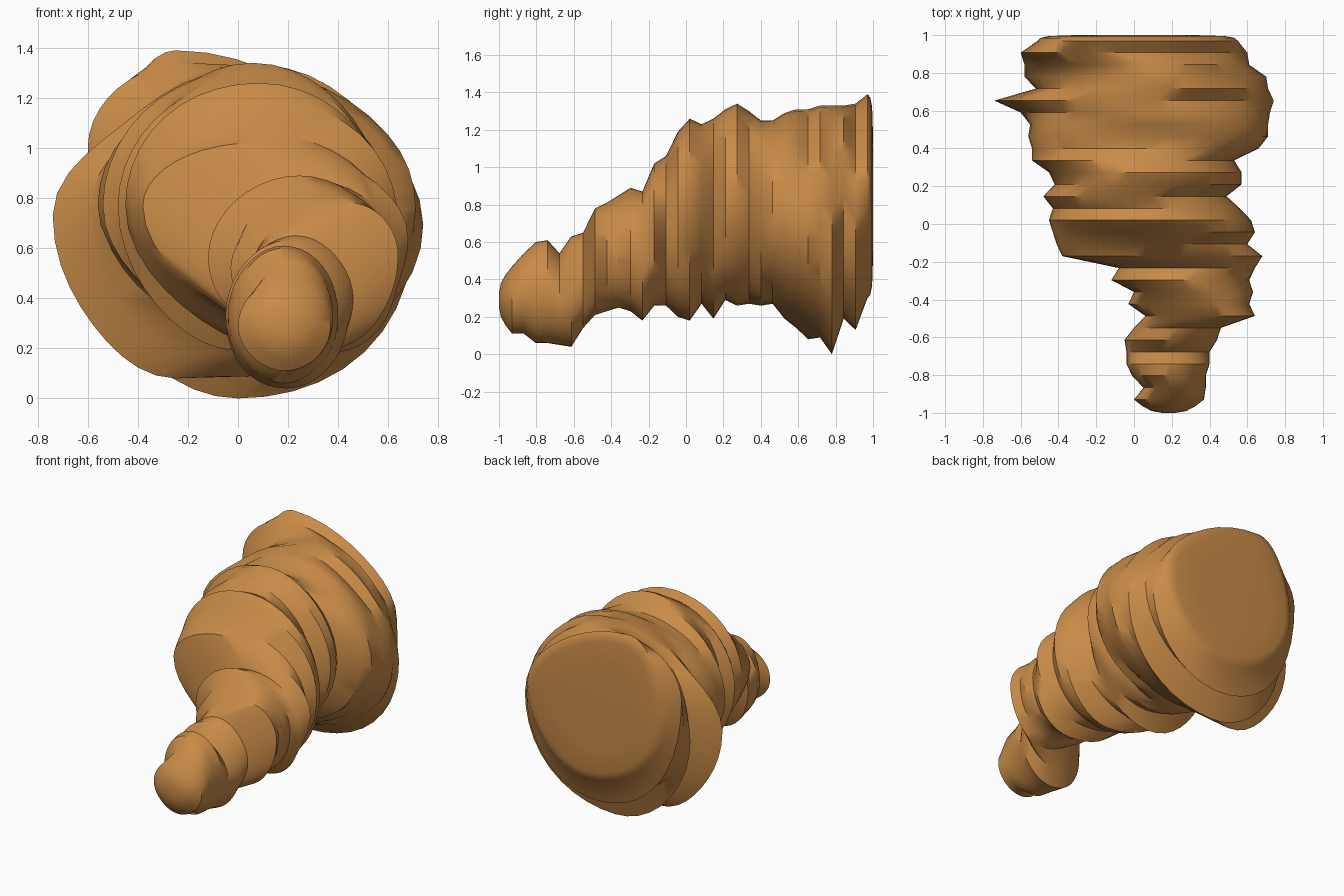
import bpy
import bmesh
import math
import random

default_cube = bpy.data.objects.get("Cube")
if default_cube:
    bpy.data.objects.remove(default_cube, do_unlink=True)

random.seed(4)
SIDES = 40
BACK, FRONT = 0.97, -0.93

# Edge profiles in hundredths, evenly spaced from the back to the front
left_edge = [-51, -60, -58, -58, -52, -74, -60, -55, -56, -54, -54, -45, -42, -48, -43, -45,
             -43, -41, -38, -8, -12, 0, -3, 6, 0, -5, -4, -4, -1, 5, 0]
right_edge = [55, 60, 61, 70, 71, 74, 72, 71, 71, 66, 53, 57, 57, 49, 56, 62,
              64, 60, 68, 64, 61, 63, 61, 64, 46, 44, 40, 40, 38, 38, 37]
top_edge = [139, 134, 133, 133, 133, 131, 131, 129, 125, 125, 130, 134, 131, 126, 123, 126,
            119, 106, 102, 87, 89, 85, 81, 78, 65, 63, 54, 61, 60, 54, 47]
bottom_edge = [30, 13, 19, 0, 9, 8, 14, 19, 27, 26, 27, 26, 29, 19, 27, 18,
               20, 26, 26, 18, 23, 25, 23, 21, 14, 4, 5, 6, 6, 11, 11]

# Lopsided rings: where the crest, the keel and the two side bulges sit,
# and how far each quarter is flattened
leaning = {ring: dict(left_bulge=77, lower_left=0.06) for ring in range(7, 15)}
leaning.update({ring: dict(left_bulge=77, lower_left=0.03, keel=25) for ring in range(15, 19)})
leaning.update({ring: dict(keel=36) for ring in range(19, 22)})
leaning.update({
    0: dict(crest=-25, keel=10, left_bulge=85, upper_right=0.03),
    1: dict(crest=-20, keel=5, left_bulge=100, upper_right=0.03),
    2: dict(upper_right=0.04),
    3: dict(keel=0, upper_right=0.06),
    4: dict(upper_right=0.06),
    5: dict(keel=-25, left_bulge=73, upper_left=0.12, lower_left=0.06, upper_right=0.06),
    6: dict(keel=-10, upper_left=0.05, lower_left=0.05, upper_right=0.05),
    17: dict(left_bulge=77, crest=6, keel=25, lower_left=0.03),
    18: dict(left_bulge=77, crest=6, keel=28, lower_left=0.03),
    22: dict(crest=40, keel=38, right_bulge=57),
    23: dict(crest=45, keel=40, right_bulge=57),
})


def make_ring(index):
    """Rounded cross-section through the four edge profiles, as (x, z) points."""
    left, right = left_edge[index], right_edge[index]
    top, bottom = top_edge[index], bottom_edge[index]
    lean = leaning.get(index, {})
    middle_x, middle_z = (left + right) / 2, (top + bottom) / 2
    crest = lean.get("crest", middle_x)
    keel = lean.get("keel", middle_x)
    left_bulge = lean.get("left_bulge", middle_z)
    right_bulge = lean.get("right_bulge", middle_z)
    # Each quarter swells or sinks a little, which makes the uneven ledges
    quarters = ("upper_right", "upper_left", "lower_left", "lower_right")
    swell = [random.uniform(-0.03, 0.025) - lean.get(name, 0) for name in quarters]
    points = []
    for step in range(SIDES):
        angle = math.tau * step / SIDES
        across, upward = math.cos(angle), math.sin(angle)
        quarter = step * 4 // SIDES
        grow = 1 + swell[quarter] * math.sin(2 * angle) ** 2
        base_x = crest if upward > 0 else keel
        base_z = left_bulge if across < 0 else right_bulge
        reach_x = (right if across > 0 else left) - base_x
        reach_z = (top if upward > 0 else bottom) - base_z
        x = base_x + reach_x * abs(across) * grow
        z = base_z + reach_z * abs(upward) * grow
        points.append((x / 100, z / 100))
    return points


def shrink(points, factor):
    """Scale a cross-section about its own centre."""
    centre_x = sum(x for x, z in points) / len(points)
    centre_z = sum(z for x, z in points) / len(points)
    return [(centre_x + (x - centre_x) * factor, centre_z + (z - centre_z) * factor)
            for x, z in points]


def loft(name, sections, material):
    """Skin a list of (y, points) sections and close both ends."""
    mesh = bpy.data.meshes.new(name)
    bm = bmesh.new()
    loops = [[bm.verts.new((x, y, z)) for x, z in points] for y, points in sections]
    for first, second in zip(loops, loops[1:]):
        for i in range(SIDES):
            j = (i + 1) % SIDES
            bm.faces.new((first[i], first[j], second[j], second[i]))
    bm.faces.new(loops[0])
    bm.faces.new(loops[-1])
    bmesh.ops.recalc_face_normals(bm, faces=bm.faces)
    bm.to_mesh(mesh)
    bm.free()
    mesh.materials.append(material)
    obj = bpy.data.objects.new(name, mesh)
    bpy.context.collection.objects.link(obj)
    return obj


# Single warm clay colour
clay = bpy.data.materials.new("warm_clay")
clay.use_nodes = True
clay_colour = (0.58, 0.26, 0.065, 1)
clay.diffuse_color = clay_colour
clay.node_tree.nodes["Principled BSDF"].inputs["Base Color"].default_value = clay_colour

# Ridged body, with a gently domed back and a blunt rounded tip
count = len(left_edge)
rings = [make_ring(index) for index in range(count)]
body = [(BACK + (FRONT - BACK) * i / (count - 1), ring) for i, ring in enumerate(rings)]
back_cap = [(1.0, shrink(rings[0], 0.6)), (0.995, shrink(rings[0], 0.88)),
            (0.985, shrink(rings[0], 0.97))]
tip = [(-0.965, shrink(rings[-1], 0.75)), (-0.99, shrink(rings[-1], 0.5)),
       (-1.0, shrink(rings[-1], 0.2))]
ridged_cone = loft("ridged_cone", back_cap + body + tip, clay)

# Smooth shading that keeps the ledges crisp
bpy.ops.object.select_all(action="DESELECT")
ridged_cone.select_set(True)
bpy.context.view_layer.objects.active = ridged_cone
bpy.ops.object.shade_smooth_by_angle(angle=math.radians(35))
